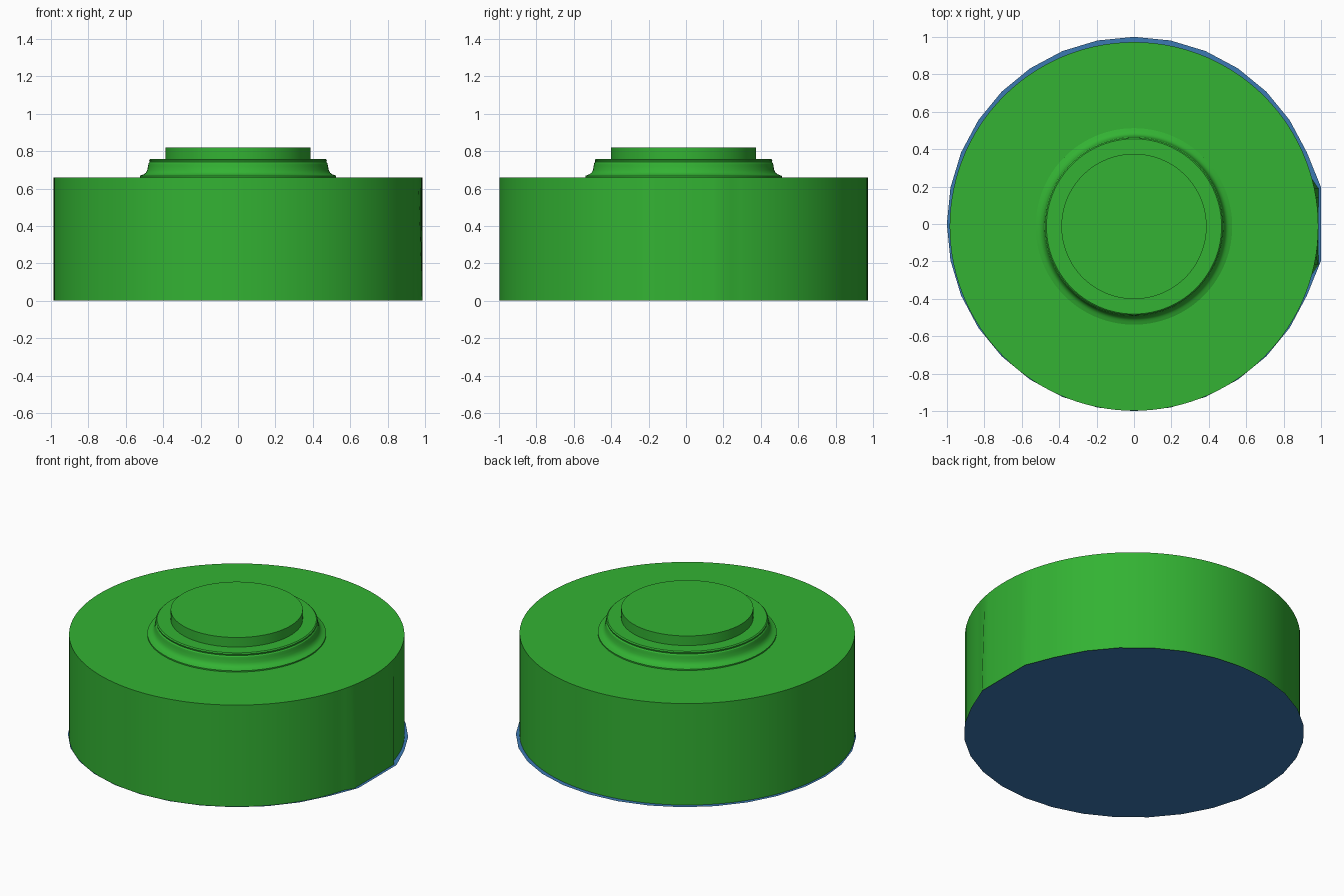
import bpy, bmesh
from math import sin, cos, tau

cube = bpy.data.objects.get("Cube")
if cube:
    bpy.data.objects.remove(cube)

CENTRE_Y = -0.013


def material(name, srgb):
    colour = [c / 12.92 if c <= 0.04 else ((c + 0.055) / 1.055) ** 2.4 for c in srgb] + [1]
    mat = bpy.data.materials.new(name)
    mat.use_nodes = True
    mat.diffuse_color = colour
    mat.node_tree.nodes["Principled BSDF"].inputs["Base Color"].default_value = colour
    return mat


def finish(name, bm, mat):
    mesh = bpy.data.meshes.new(name)
    bm.to_mesh(mesh)
    bm.free()
    mesh.materials.append(mat)
    obj = bpy.data.objects.new(name, mesh)
    bpy.context.collection.objects.link(obj)
    bpy.ops.object.select_all(action='DESELECT')
    obj.select_set(True)
    bpy.context.view_layer.objects.active = obj
    bpy.ops.object.shade_smooth_by_angle(angle=0.5)
    return obj


def lathe(name, profile, mat, sides=120, flat=None):
    """Turn a (radius, height) profile from bottom to top and cap its top."""
    bm = bmesh.new()
    rings = [[bm.verts.new((r * cos(tau * i / sides), r * sin(tau * i / sides) + CENTRE_Y, z))
              for i in range(sides)] for r, z in profile]
    for low, high in zip(rings, rings[1:]):
        for i in range(sides):
            j = (i + 1) % sides
            bm.faces.new((low[i], low[j], high[j], high[i]))
    bm.faces.new(rings[-1])
    if flat:  # pull part of the lower rim out to a straight edge
        for v in rings[0]:
            if v.co.x > 0 and abs(v.co.y - CENTRE_Y) < flat:
                v.co.x = profile[0][0]
    return finish(name, bm, mat)


green = material("green", (0.2, 0.7, 0.2))
blue = material("blue", (0.235, 0.475, 0.70))

# Main drum, with a flattened foot on the left side
lathe("drum", [(0.985, 0.002), (0.985, 0.66)], green, flat=0.22)

# Moulded collar and raised button
lathe("collar", [(0.525, 0.66), (0.525, 0.668), (0.512, 0.673), (0.502, 0.677),
                 (0.492, 0.685), (0.484, 0.70), (0.481, 0.72), (0.478, 0.735),
                 (0.472, 0.742), (0.475, 0.752), (0.468, 0.758)], green)
lathe("button", [(0.388, 0.757), (0.388, 0.82)], green)

# Thin faceted base sheet with one straight edge
bm = bmesh.new()
ring = [bm.verts.new((cos(tau * i / 32), sin(tau * i / 32), 0)) for i in range(32)]
for i in (-1, 0, 1):
    ring[i].co.x = 1
bm.faces.new(reversed(ring))
finish("base_sheet", bm, blue)
